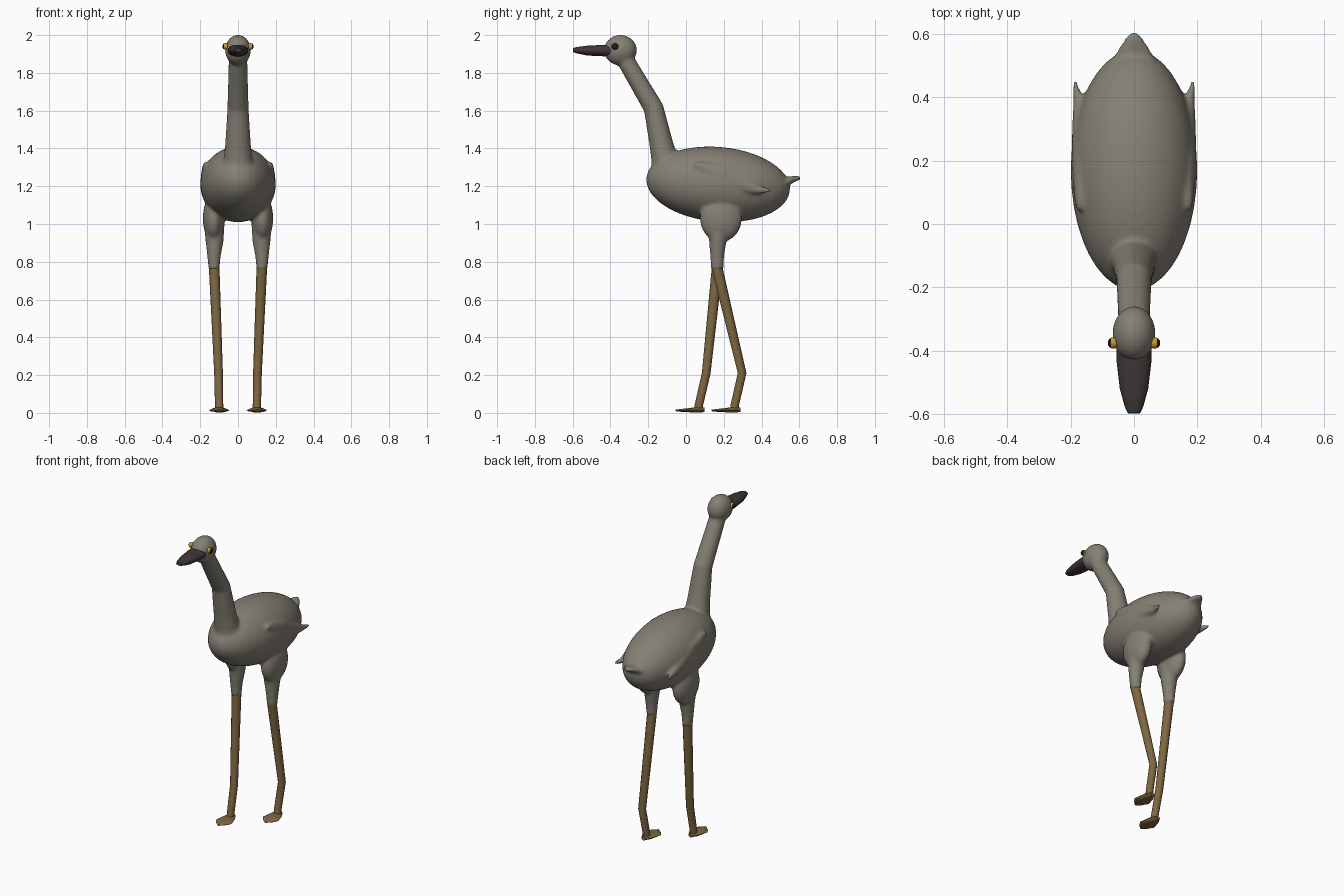
import bpy
import bmesh
import math
from mathutils import Vector, Matrix

cube = bpy.data.objects.get("Cube")
if cube:
    bpy.data.objects.remove(cube, do_unlink=True)


def material(name, r, g, b):
    m = bpy.data.materials.new(name)
    m.use_nodes = True
    m.diffuse_color = (r, g, b, 1)
    node = next(n for n in m.node_tree.nodes if n.type == 'BSDF_PRINCIPLED')
    node.inputs["Base Color"].default_value = (r, g, b, 1)
    node.inputs["Roughness"].default_value = 0.8
    return m


FEATHER = material("grey feathers", 0.235, 0.215, 0.175)
LEG = material("brown leg skin", 0.21, 0.135, 0.055)
BEAK = material("dark beak", 0.05, 0.037, 0.037)
IRIS = material("yellow iris", 0.55, 0.33, 0.03)
PUPIL = material("black pupil", 0.015, 0.012, 0.01)


def tube(bm, rings, sides=16):
    """Loft through rings given as (x, y, z, half width, half depth)."""
    pts = [Vector(r[:3]) for r in rings]
    loops = []
    for i, r in enumerate(rings):
        before = (pts[i] - pts[i - 1]).normalized() if i else Vector()
        after = (pts[i + 1] - pts[i]).normalized() if i < len(pts) - 1 else Vector()
        tangent = before + after
        tangent.x = 0
        across = Vector((1, 0, 0))
        depth = tangent.normalized().cross(across)
        loop = []
        for k in range(sides):
            a = math.tau * k / sides
            loop.append(bm.verts.new(pts[i] + across * r[3] * math.cos(a) + depth * r[4] * math.sin(a)))
        loops.append(loop)
    for a, b in zip(loops, loops[1:]):
        for k in range(sides):
            n = (k + 1) % sides
            bm.faces.new((a[k], a[n], b[n], b[k]))
    bm.faces.new(loops[0][::-1])
    bm.faces.new(loops[-1])


def ellipsoid(bm, centre, radii, tilt=0):
    m = Matrix.Translation(centre) @ Matrix.Rotation(math.radians(tilt), 4, 'X') @ Matrix.Diagonal((*radii, 1))
    bmesh.ops.create_uvsphere(bm, u_segments=40, v_segments=24, radius=1, matrix=m)


def finish(name, bm, mats, angle=40):
    bmesh.ops.recalc_face_normals(bm, faces=bm.faces)
    mesh = bpy.data.meshes.new(name)
    bm.to_mesh(mesh)
    bm.free()
    for m in mats:
        mesh.materials.append(m)
    ob = bpy.data.objects.new(name, mesh)
    bpy.context.collection.objects.link(ob)
    bpy.ops.object.select_all(action='DESELECT')
    ob.select_set(True)
    bpy.context.view_layer.objects.active = ob
    bpy.ops.object.shade_smooth_by_angle(angle=math.radians(angle))
    return ob


# Feathered body: trunk, neck, head, tail, wings and thighs fused into one skin
bm = bmesh.new()
ellipsoid(bm, (0, 0.17, 1.21), (0.2, 0.382, 0.198), -5)
ellipsoid(bm, (0, -0.347, 1.92), (0.068, 0.087, 0.081))
tube(bm, [(0, -0.09, 1.26, 0.1, 0.1), (0, -0.115, 1.35, 0.075, 0.07),
          (0, -0.13, 1.42, 0.068, 0.063), (0, -0.172, 1.615, 0.056, 0.053),
          (0, -0.31, 1.85, 0.05, 0.047), (0, -0.34, 1.92, 0.045, 0.045)], 24)
tube(bm, [(0, 0.42, 1.17, 0.11, 0.08), (0, 0.5, 1.205, 0.08, 0.04),
          (0, 0.55, 1.232, 0.052, 0.02), (0, 0.585, 1.242, 0.03, 0.014),
          (0, 0.605, 1.243, 0.012, 0.01)])
for s in (1, -1):
    # Folded wing
    tube(bm, [(s * 0.168, 0.045, 1.315, 0.014, 0.012), (s * 0.168, 0.075, 1.305, 0.02, 0.028),
              (s * 0.17, 0.18, 1.25, 0.027, 0.06), (s * 0.168, 0.3, 1.205, 0.028, 0.045),
              (s * 0.174, 0.39, 1.18, 0.018, 0.022), (s * 0.183, 0.43, 1.179, 0.01, 0.014),
              (s * 0.187, 0.455, 1.179, 0.006, 0.007)])
    # Thigh and feathered shin
    ellipsoid(bm, (s * 0.129, 0.185, 1.03), (0.057, 0.111, 0.125))
    tube(bm, [(s * 0.126, 0.17, 1.0, 0.055, 0.07), (s * 0.124, 0.168, 0.91, 0.048, 0.046),
              (s * 0.127, 0.165, 0.83, 0.036, 0.037), (s * 0.127, 0.165, 0.76, 0.029, 0.033)])
body = finish("feathered_body", bm, [FEATHER], 180)
remesh = body.modifiers.new("fuse", 'REMESH')
remesh.mode = 'VOXEL'
remesh.voxel_size = 0.009
remesh.use_smooth_shade = True
soften = body.modifiers.new("soften", 'SMOOTH')
soften.factor = 0.5
soften.iterations = 5

# Beak
bm = bmesh.new()
tube(bm, [(0, -0.39, 1.918, 0.056, 0.033), (0, -0.435, 1.918, 0.055, 0.031),
          (0, -0.52, 1.918, 0.045, 0.027), (0, -0.575, 1.92, 0.03, 0.018),
          (0, -0.598, 1.921, 0.02, 0.011)], 14)
finish("beak", bm, [BEAK], 50)

for s, side in ((1, "left"), (-1, "right")):
    # Eye with a dark outer cap
    bm = bmesh.new()
    spot = Vector((s * 0.065, -0.376, 1.94))
    turn = Matrix.Rotation(math.radians(90 * s), 4, 'Y')
    bmesh.ops.create_uvsphere(bm, u_segments=20, v_segments=14, radius=0.018,
                              matrix=Matrix.Translation(spot) @ turn)
    for f in bm.faces:
        f.material_index = int((f.calc_center_median().x - spot.x) * s > 0.009)
    finish(side + "_eye", bm, [IRIS, PUPIL], 180)

    # Bare lower leg, the left one swept further back
    back = 0.19 if s > 0 else 0
    bm = bmesh.new()
    tube(bm, [(s * 0.127, 0.165, 0.79, 0.028, 0.029), (s * 0.126, 0.165, 0.765, 0.028, 0.029),
              (s * 0.103, 0.107 + back, 0.21, 0.023, 0.023),
              (s * 0.1, 0.068 + back, 0.04, 0.022, 0.022),
              (s * 0.1, 0.066 + back, 0.012, 0.022, 0.024)], 12)
    finish(side + "_lower_leg", bm, [LEG])

    # Flat pointed foot
    bm = bmesh.new()
    tube(bm, [(s * 0.1, 0.098 + back, 0.016, 0.014, 0.012), (s * 0.1, 0.06 + back, 0.016, 0.036, 0.016),
              (s * 0.1, 0.0 + back, 0.014, 0.054, 0.01), (s * 0.1, -0.035 + back, 0.013, 0.03, 0.007),
              (s * 0.1, -0.055 + back, 0.013, 0.008, 0.004)], 10)
    finish(side + "_foot", bm, [LEG])
